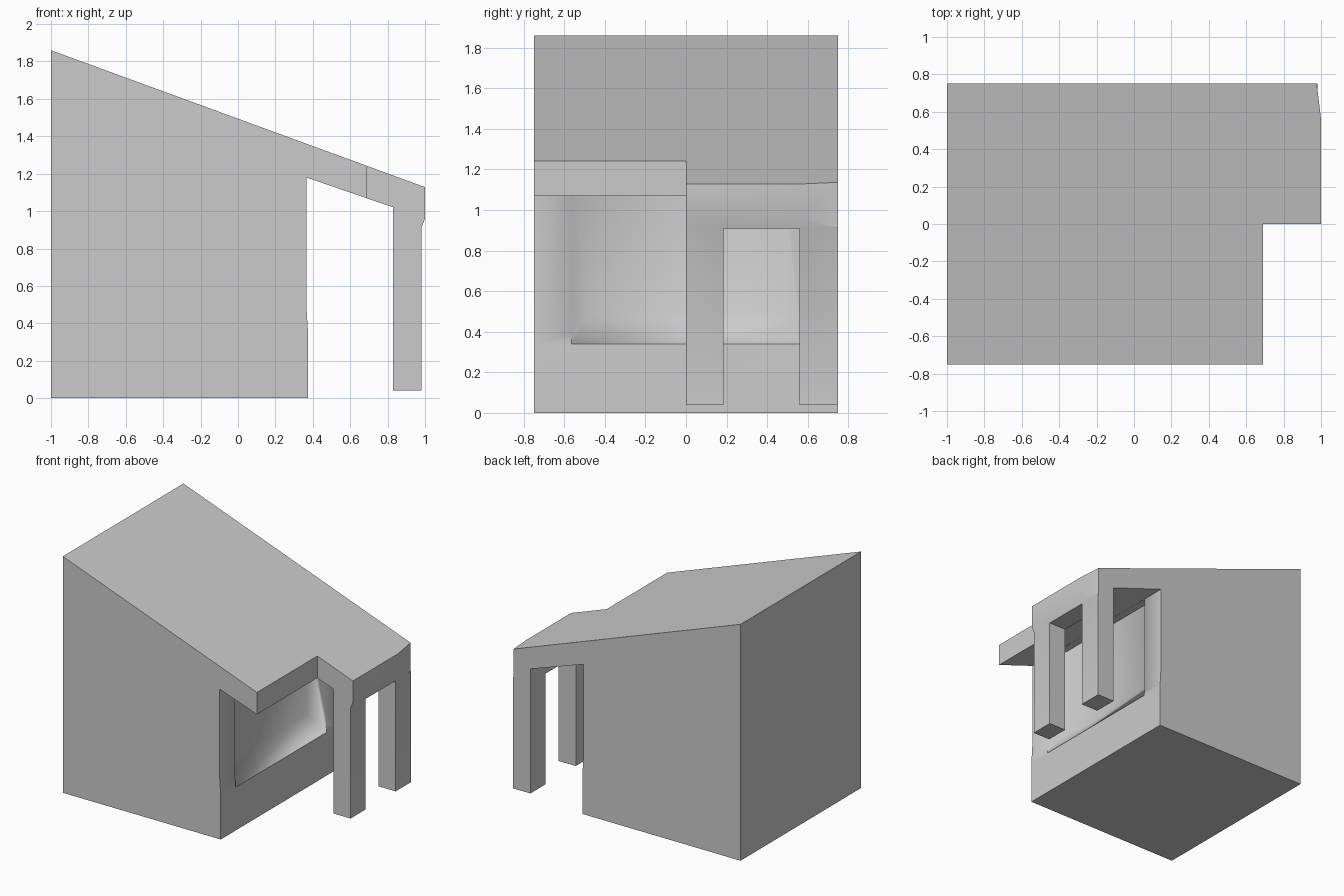
import bpy, bmesh
from math import radians

if "Cube" in bpy.data.objects:
    bpy.data.objects.remove(bpy.data.objects["Cube"])


def loft(name, sections):
    """Solid through matching closed rings of points, capped at both ends."""
    bm = bmesh.new()
    rings = [[bm.verts.new(p) for p in s] for s in sections]
    n = len(rings[0])
    for a, b in zip(rings, rings[1:]):
        for i in range(n):
            j = (i + 1) % n
            bm.faces.new((a[i], a[j], b[j], b[i]))
    bm.faces.new(rings[0])
    bm.faces.new(rings[-1])
    bmesh.ops.recalc_face_normals(bm, faces=bm.faces)
    mesh = bpy.data.meshes.new(name)
    bm.to_mesh(mesh)
    bm.free()
    obj = bpy.data.objects.new(name, mesh)
    bpy.context.collection.objects.link(obj)
    return obj


def box(name, x0, x1, y0, y1, z0, z1):
    ring = [(x0, y0), (x1, y0), (x1, y1), (x0, y1)]
    return loft(name, [[(x, y, z) for x, y in ring] for z in (z0, z1)])


def cut(target, cutter):
    mod = target.modifiers.new("cut", 'BOOLEAN')
    mod.operation = 'DIFFERENCE'
    mod.solver = 'EXACT'
    mod.object = cutter
    cutter.hide_render = True
    bpy.context.view_layer.objects.active = target
    bpy.ops.object.modifier_apply(modifier=mod.name)
    bpy.data.objects.remove(cutter)


# House side profile (x, z): body, roof slab and porch post in one outline
profile = [(-1, 0), (.375, 0), (.375, .34), (.365, .5), (.365, 1.18),
           (.83, 1.02), (.83, .04), (.98, .04), (.98, .91), (1, .96),
           (1, 1.128), (-1, 1.86)]
house = loft("house_with_porch", [[(x, y, z) for x, z in profile] for y in (-.75, .75)])

# Roof stops short over the front half
cut(house, box("roof_notch", .69, 1.3, -1, 0, -.2, 1.6))

# Opening between the two porch posts
cut(house, box("porch_opening", .7, 1.2, .185, .56, -.2, .91))

# Back corner of the porch roof tapers in slightly
taper = [(1, .56), (.965, .85), (1.2, .85), (1.2, .56)]
cut(house, loft("corner_taper", [[(x, y, z) for x, y in taper] for z in (.915, 1.4)]))


# Recessed wall with sloping sill and sides, open up to the roof underside
def recess_ring(x, y, z):
    top = 1.179 - .344 * (x - .365)
    return [(x, -y, z), (x, y, z), (x, y, top), (x, -y, top)]


cut(house, loft("wall_recess", [recess_ring(.27, .47, .5),
                                recess_ring(.372, .565, .34),
                                recess_ring(.5, .565, .34)]))

# Soft shading inside the recess, crisp edges elsewhere
bpy.ops.object.select_all(action='DESELECT')
house.select_set(True)
bpy.context.view_layer.objects.active = house
bpy.ops.object.shade_smooth_by_angle(angle=radians(60))
